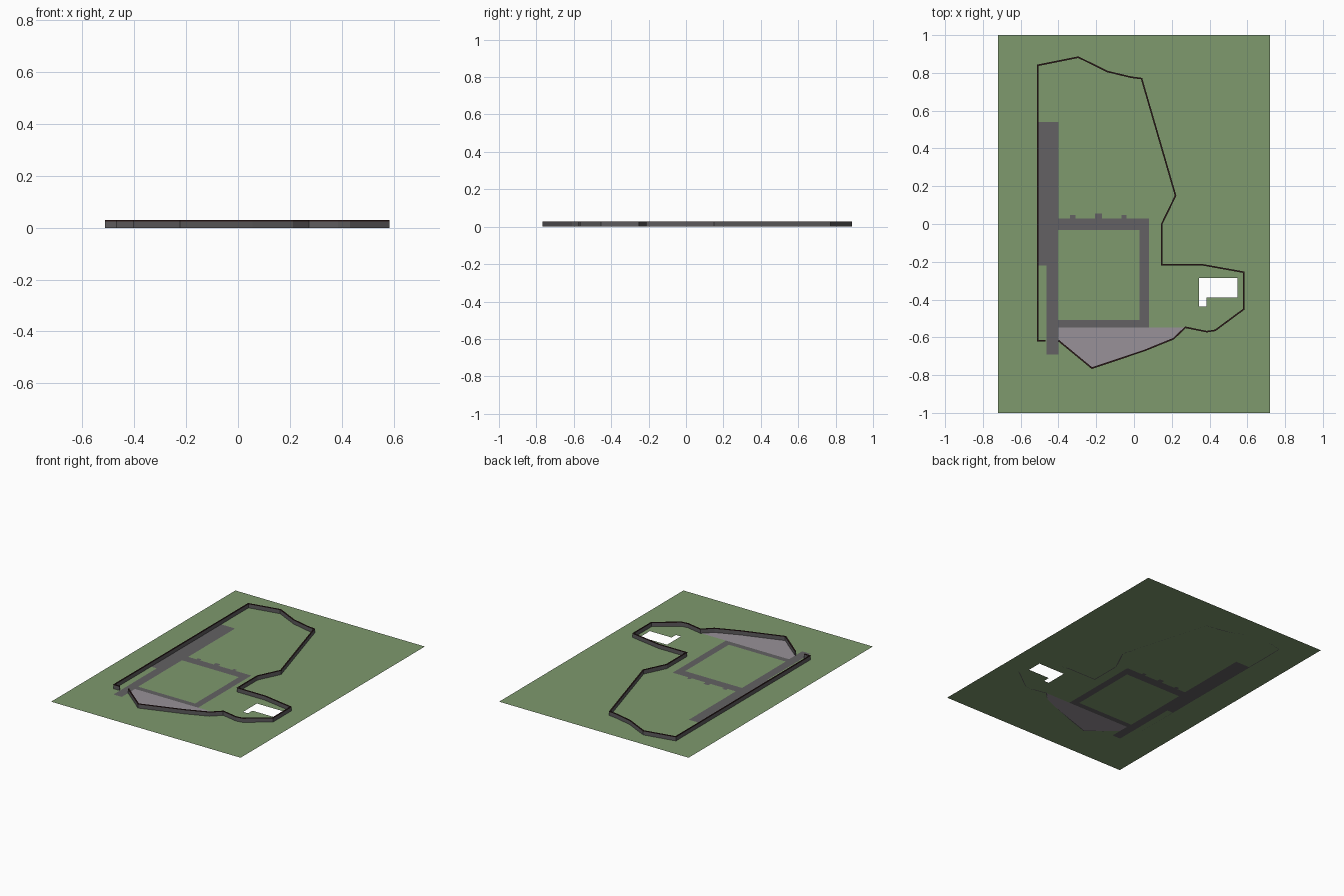
import bpy, bmesh
from mathutils import Vector

if "Cube" in bpy.data.objects:
    bpy.data.objects.remove(bpy.data.objects["Cube"])


def material(name, rgb):
    m = bpy.data.materials.new(name)
    m.diffuse_color = (*rgb, 1)
    m.use_nodes = True
    m.node_tree.nodes["Principled BSDF"].inputs["Base Color"].default_value = m.diffuse_color
    return m


def finish(bm, name, mat):
    me = bpy.data.meshes.new(name)
    bm.to_mesh(me)
    bm.free()
    me.materials.append(mat)
    ob = bpy.data.objects.new(name, me)
    bpy.context.collection.objects.link(ob)
    return ob


def rect(x0, y0, x1, y1):
    return [(x0, y0), (x1, y0), (x1, y1), (x0, y1)]


def sheet(name, loops, mat):
    """Flat sheet at z = 0: first loop is the outline, the others are holes."""
    bm = bmesh.new()
    for pts in loops:
        vs = [bm.verts.new((x, y, 0)) for x, y in pts]
        for a, b in zip(vs, vs[1:] + vs[:1]):
            bm.edges.new((a, b))
    bmesh.ops.triangle_fill(bm, edges=bm.edges[:], use_beauty=True, normal=(0, 0, 1))
    for f in bm.faces:
        f.normal_update()
        if f.normal.z < 0:
            f.normal_flip()
    return finish(bm, name, mat)


def ribbon_wall(name, path, width, z0, z1, mat):
    """Upright wall with mitred corners along an open path."""
    p = [Vector(q) for q in path]
    bm = bmesh.new()
    rings = []
    for i, q in enumerate(p):
        d0 = (q - p[i - 1]).normalized() if i else (p[1] - q).normalized()
        d1 = (p[i + 1] - q).normalized() if i < len(p) - 1 else d0
        n0, n1 = Vector((-d0.y, d0.x)), Vector((-d1.y, d1.x))
        m = (n0 + n1).normalized()
        m *= width / 2 / m.dot(n1)
        a, b = q + m, q - m
        rings.append([bm.verts.new((v.x, v.y, z))
                      for v, z in ((a, z0), (a, z1), (b, z1), (b, z0))])
    for r, s in zip(rings, rings[1:]):
        for k in range(4):
            j = (k + 1) % 4
            bm.faces.new((r[k], r[j], s[j], s[k]))
    bm.faces.new(rings[0])
    bm.faces.new(rings[-1])
    bmesh.ops.recalc_face_normals(bm, faces=bm.faces[:])
    return finish(bm, name, mat)


grass = material("grass", (0.21, 0.32, 0.155))
paving = material("paving", (0.125, 0.12, 0.125))
pale = material("pale_paving", (0.315, 0.285, 0.315))
stone = material("stone", (0.11, 0.105, 0.11))
brown = material("dark_brown", (0.035, 0.014, 0.014))

# Shared outlines
south = [(-0.40, -0.617), (-0.223, -0.763), (0.055, -0.67), (0.21, -0.607), (0.272, -0.547)]
road_west = [(-0.40, 0.54), (-0.51, 0.54), (-0.51, -0.22), (-0.463, -0.22),
             (-0.463, -0.69), (-0.40, -0.69)]
road_east = [(0.08, -0.547), (0.08, 0.03)]
for x0, x1, y in ((-0.065, -0.04, 0.048), (-0.207, -0.17, 0.055), (-0.338, -0.31, 0.048)):
    road_east += [(x1, 0.03), (x1, y), (x0, y), (x0, 0.03)]
road_east.append((-0.40, 0.03))
court = rect(-0.403, -0.508, 0.03, -0.033)
pool = [(0.345, -0.437), (0.383, -0.437), (0.383, -0.39), (0.548, -0.39),
        (0.548, -0.287), (0.345, -0.287)]

# Ground with openings for the paving and the L-shaped pit
sheet("ground", [rect(-0.72, -1, 0.72, 1), road_west + south + road_east, pool], grass)
sheet("courtyard_lawn", [court], grass)

# Paved road ring and southern terrace
sheet("road", [road_west + [(-0.40, -0.547)] + road_east, court], paving)
sheet("terrace", [[(-0.40, -0.547)] + south], pale)

# Perimeter wall, open where the road passes through
wall = south + [
    (0.385, -0.57), (0.43, -0.563), (0.58, -0.452), (0.58, -0.255), (0.357, -0.215),
    (0.147, -0.215), (0.147, 0.0), (0.22, 0.15), (0.04, 0.77), (-0.015, 0.777),
    (-0.14, 0.807), (-0.295, 0.883), (-0.51, 0.84), (-0.51, -0.617), (-0.468, -0.617)]
ribbon_wall("perimeter_wall", wall, 0.007, 0, 0.025, stone)
ribbon_wall("wall_cap", wall, 0.008, 0.025, 0.029, brown)
